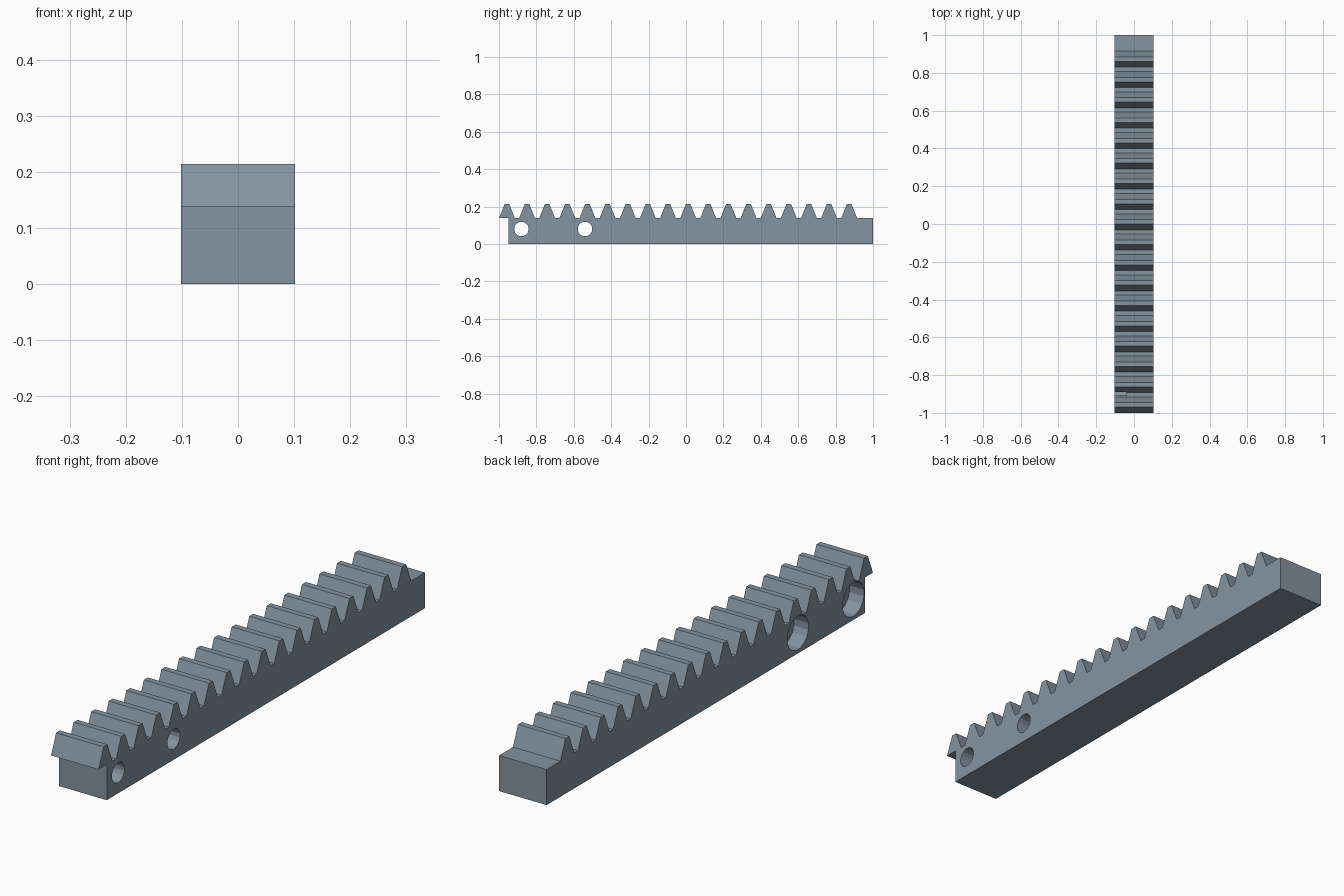
import bpy, bmesh, math

if "Cube" in bpy.data.objects:
    bpy.data.objects.remove(bpy.data.objects["Cube"])

HALF_W = 0.102            # half width in x
BASE_TOP, TOOTH_TOP = 0.138, 0.214
TEETH, FIRST, PITCH = 18, -0.9575, 0.10765
ROOT, TIP = 0.0425, 0.012  # half widths of a tooth at root and tip

steel = bpy.data.materials.new("blue_grey_steel")
steel.diffuse_color = (0.235, 0.295, 0.35, 1)
steel.use_nodes = True
steel.node_tree.nodes["Principled BSDF"].inputs["Base Color"].default_value = steel.diffuse_color


def extrude_profile(name, points, x0, x1):
    """Solid from a (y, z) outline stretched between x0 and x1."""
    bm = bmesh.new()
    face = bm.faces.new([bm.verts.new((x0, y, z)) for y, z in points])
    moved = bmesh.ops.extrude_face_region(bm, geom=[face])["geom"]
    verts = [v for v in moved if isinstance(v, bmesh.types.BMVert)]
    bmesh.ops.translate(bm, verts=verts, vec=(x1 - x0, 0, 0))
    bmesh.ops.recalc_face_normals(bm, faces=bm.faces[:])
    mesh = bpy.data.meshes.new(name)
    bm.to_mesh(mesh)
    bm.free()
    obj = bpy.data.objects.new(name, mesh)
    bpy.context.collection.objects.link(obj)
    return obj


def circle(y, z, r, n):
    return [(y + r * math.cos(math.tau * (i + 0.5) / n),
             z + r * math.sin(math.tau * (i + 0.5) / n)) for i in range(n)]


# Toothed bar: base outline with the first tooth overhanging the front end
outline = [(-0.95, BASE_TOP), (-0.95, 0), (1, 0), (1, BASE_TOP)]
for i in reversed(range(TEETH)):
    c = FIRST + i * PITCH
    outline += [(c + ROOT, BASE_TOP), (c + TIP, TOOTH_TOP),
                (c - TIP, TOOTH_TOP), (c - ROOT, BASE_TOP)]
rack = extrude_profile("gear_rack", outline, -HALF_W, HALF_W)
rack.data.materials.append(steel)

# Two screw holes, each with a wide counterbore on the left side
cutters = []
for y in (-0.88, -0.54):
    cutters.append(extrude_profile("hole_cutter", circle(y, 0.08, 0.039, 16), -0.2, 0.2))
    cutters.append(extrude_profile("counterbore_cutter", circle(y, 0.08, 0.066, 16), -0.2, -0.04))

bpy.context.view_layer.objects.active = rack
for cutter in cutters:
    cutter.hide_render = True
    mod = rack.modifiers.new("drill", "BOOLEAN")
    mod.operation = "DIFFERENCE"
    mod.solver = "EXACT"
    mod.object = cutter
    bpy.ops.object.modifier_apply(modifier=mod.name)
    bpy.data.objects.remove(cutter)
